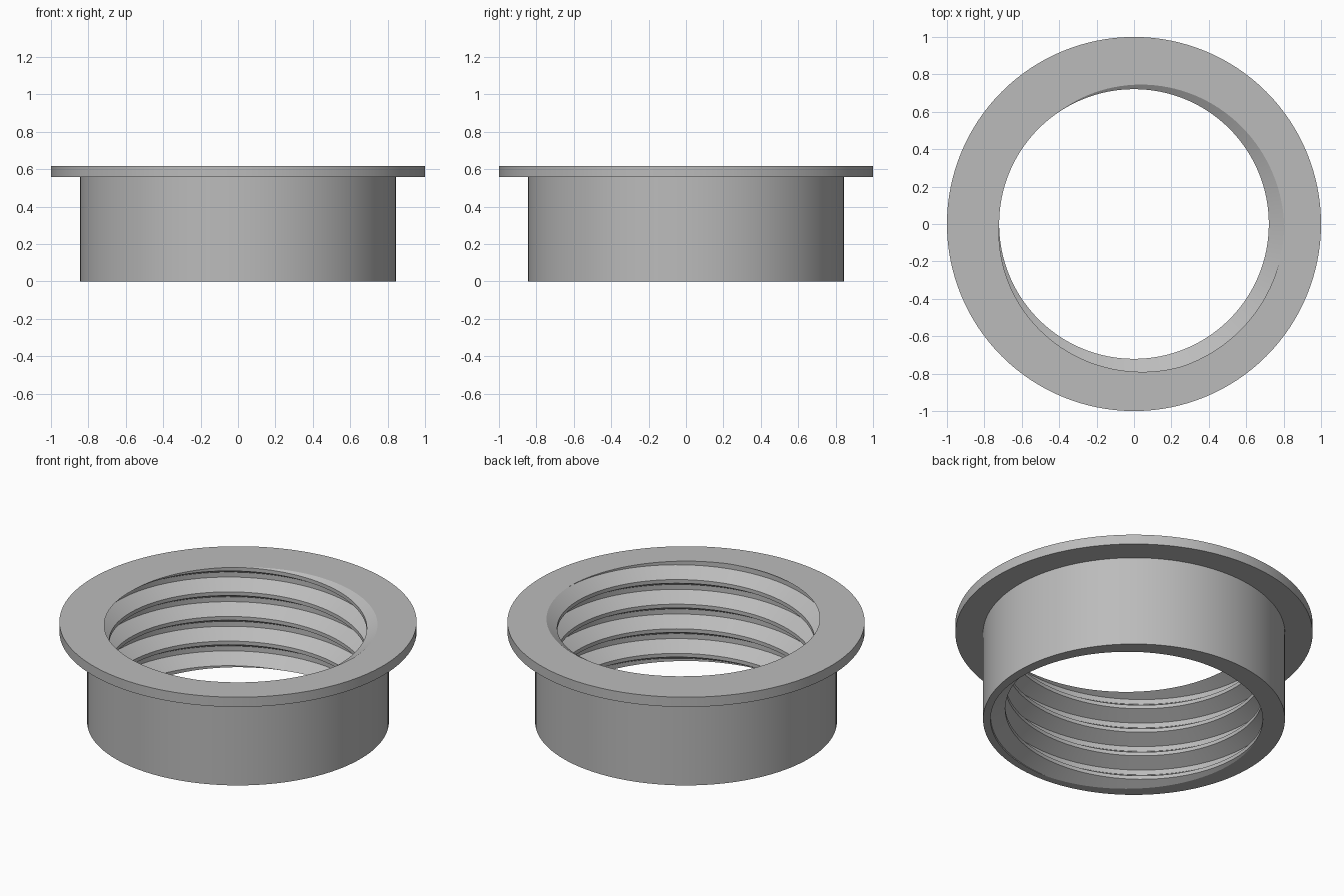
import bpy, bmesh, math

if "Cube" in bpy.data.objects:
    bpy.data.objects.remove(bpy.data.objects["Cube"])

N = 128                 # segments per turn
TOP, PITCH = 0.617, 0.152
THREAD = [(0.0, 0.803), (0.35, 0.721), (0.5, 0.721), (0.8, 0.803)]   # (fraction of pitch, radius)
OUTER = [(0.845, 0.0), (0.845, 0.557), (1.0, 0.557), (1.0, TOP)]     # (radius, height)

bm = bmesh.new()

# Helical inner thread, swept past both ends
rows = {}
for i in range(-6 * N, 2 * N + 1):
    a = 2 * math.pi * i / N
    rows[i] = [bm.verts.new((r * math.cos(a), r * math.sin(a), TOP + PITCH * (i / N - w)))
               for w, r in THREAD]
for i in range(-5 * N, 2 * N):
    lo = rows[i] + [rows[i - N][0]]
    hi = rows[i + 1] + [rows[i + 1 - N][0]]
    for k in range(4):
        bm.faces.new((lo[k], lo[k + 1], hi[k + 1], hi[k]))

# Trim the thread flush with the bottom and top
for z, n in ((0.0, -1), (TOP, 1)):
    bmesh.ops.bisect_plane(bm, geom=bm.verts[:] + bm.edges[:] + bm.faces[:], dist=1e-6,
                           plane_co=(0, 0, z), plane_no=(0, 0, n), clear_outer=True)
bmesh.ops.delete(bm, geom=[v for v in bm.verts if not v.link_faces], context='VERTS')
bmesh.ops.remove_doubles(bm, verts=bm.verts[:], dist=1e-5)

# Outer sleeve and flange
rings = [[bm.verts.new((r * math.cos(2 * math.pi * i / N), r * math.sin(2 * math.pi * i / N), z))
          for i in range(N)] for r, z in OUTER]
for a, b in zip(rings, rings[1:]):
    for i in range(N):
        j = (i + 1) % N
        bm.faces.new((a[i], a[j], b[j], b[i]))

# Flat end faces between the thread and the outer wall
for z, n in ((0.0, -1), (TOP, 1)):
    rim = [e for e in bm.edges if e.is_boundary and all(abs(v.co.z - z) < 1e-4 for v in e.verts)]
    bmesh.ops.triangle_fill(bm, edges=rim, use_beauty=True, use_dissolve=False, normal=(0, 0, n))
bmesh.ops.recalc_face_normals(bm, faces=bm.faces[:])

mesh = bpy.data.meshes.new("threaded_collar")
bm.to_mesh(mesh)
bm.free()
collar = bpy.data.objects.new("threaded_collar", mesh)
bpy.context.collection.objects.link(collar)

# Plain grey finish
grey = bpy.data.materials.new("grey")
grey.diffuse_color = (0.5, 0.5, 0.5, 1)
grey.use_nodes = True
grey.node_tree.nodes["Principled BSDF"].inputs["Base Color"].default_value = grey.diffuse_color
mesh.materials.append(grey)

bpy.context.view_layer.objects.active = collar
collar.select_set(True)
bpy.ops.object.shade_smooth_by_angle(angle=math.radians(25))
